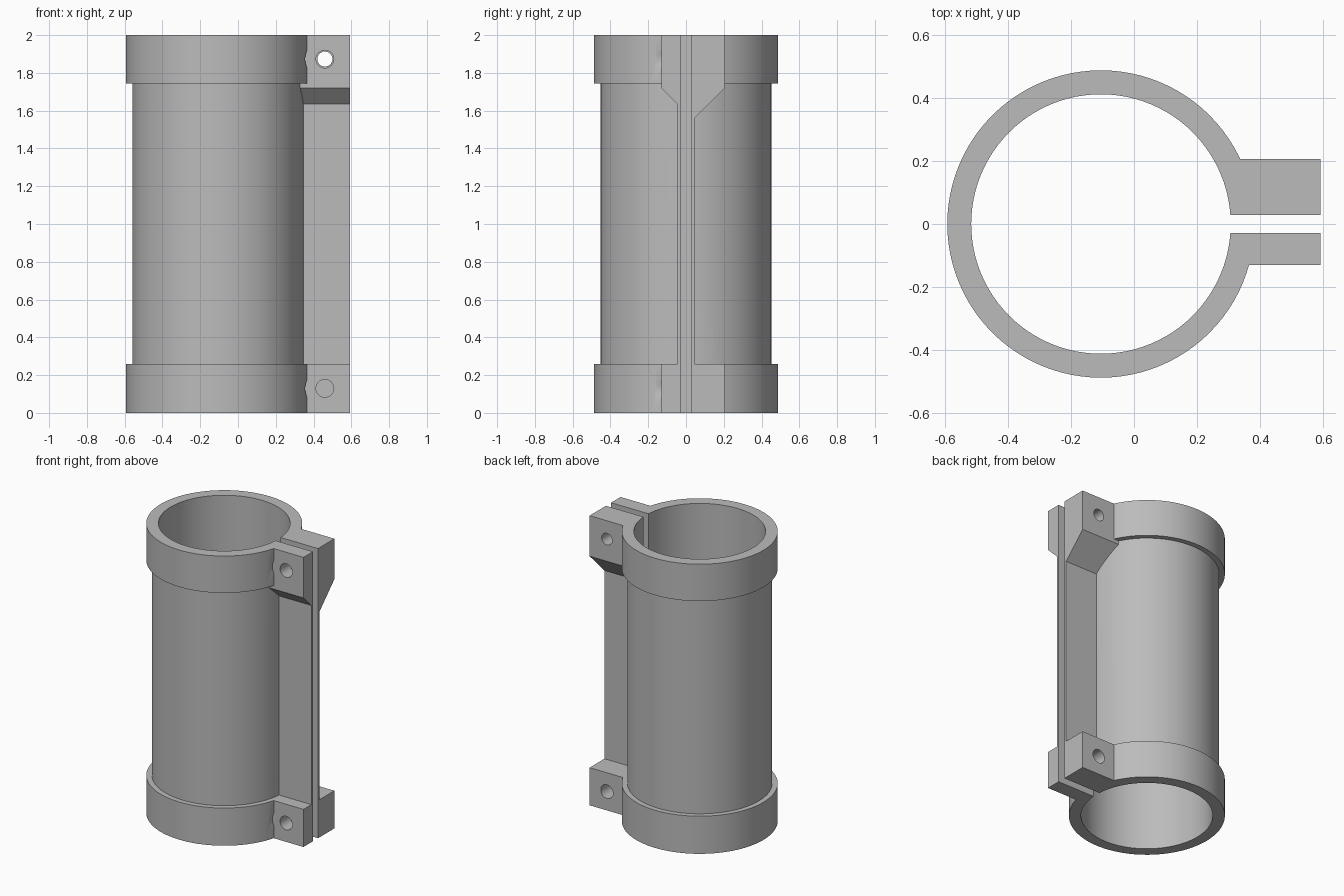
import bpy, bmesh
from math import radians
from mathutils import Matrix, Vector

if "Cube" in bpy.data.objects:
    bpy.data.objects.remove(bpy.data.objects["Cube"])

AXIS_X = -0.105          # centre line of the tube
FLANGE_X = 0.592         # outer edge of the clamp flange
BOLT_X = 0.46
HEIGHT = 2.0

grey = bpy.data.materials.new("plain grey")
grey.use_nodes = True
grey.diffuse_color = (0.5, 0.5, 0.5, 1)
grey.node_tree.nodes["Principled BSDF"].inputs["Base Color"].default_value = (0.5, 0.5, 0.5, 1)


def to_object(name, bm):
    bmesh.ops.recalc_face_normals(bm, faces=bm.faces[:])
    mesh = bpy.data.meshes.new(name)
    bm.to_mesh(mesh)
    bm.free()
    mesh.materials.append(grey)
    obj = bpy.data.objects.new(name, mesh)
    bpy.context.scene.collection.objects.link(obj)
    return obj


def cylinder(name, radius, start, end, sides=96):
    """Closed cylinder between two points."""
    start, end = Vector(start), Vector(end)
    axis = end - start
    turn = axis.to_track_quat("Z", "Y").to_matrix().to_4x4()
    bm = bmesh.new()
    bmesh.ops.create_cone(bm, cap_ends=True, segments=sides, radius1=radius,
                          radius2=radius, depth=axis.length,
                          matrix=Matrix.Translation((start + end) / 2) @ turn)
    return to_object(name, bm)


def upright(name, radius, z0, z1):
    return cylinder(name, radius, (AXIS_X, 0, z0), (AXIS_X, 0, z1))


def extrude_x(name, profile, x0, x1):
    """Side profile (y, z) pulled along x."""
    bm = bmesh.new()
    face = bm.faces.new([bm.verts.new((x0, y, z)) for y, z in profile])
    moved = bmesh.ops.extrude_face_region(bm, geom=[face])["geom"]
    bmesh.ops.translate(bm, vec=(x1 - x0, 0, 0),
                        verts=[v for v in moved if isinstance(v, bmesh.types.BMVert)])
    return to_object(name, bm)


def combine(target, other, operation):
    mod = target.modifiers.new(operation.lower(), "BOOLEAN")
    mod.operation = operation
    mod.solver = "EXACT"
    mod.object = other
    bpy.context.view_layer.objects.active = target
    bpy.ops.object.modifier_apply(modifier=mod.name)
    bpy.data.objects.remove(other)


# Tube with a collar at each end
clamp = upright("split_clamp_tube", 0.453, 0.1, 1.9)
for name, z0, z1 in (("lower_collar", 0, 0.26), ("upper_collar", 1.745, HEIGHT)):
    combine(clamp, upright(name, 0.488, z0, z1), "UNION")

# Flange: thin ribs that widen into bolt ears, the upper ears with sloped undersides
FRONT, BACK, RIB = -0.131, 0.206, 0.045
profile = [(FRONT, 0), (BACK, 0), (BACK, 0.26), (RIB, 0.26), (RIB, 1.56), (BACK, 1.72),
           (BACK, HEIGHT), (FRONT, HEIGHT), (FRONT, 1.72), (-RIB, 1.635),
           (-RIB, 0.26), (FRONT, 0.26)]
combine(clamp, extrude_x("flange", profile, 0.15, FLANGE_X), "UNION")

# Bore and the slit between the two halves
combine(clamp, upright("bore", 0.412, -0.1, HEIGHT + 0.1), "DIFFERENCE")
GAP = 0.028
slit = [(-GAP, -0.1), (GAP, -0.1), (GAP, HEIGHT + 0.1), (-GAP, HEIGHT + 0.1)]
combine(clamp, extrude_x("slit", slit, 0, 0.8), "DIFFERENCE")


def drill(radius, z, y0, y1):
    combine(clamp, cylinder("drill", radius, (BOLT_X, y0, z), (BOLT_X, y1, z), 32), "DIFFERENCE")


# Bolt holes: open at the top, closed by the back rib at the bottom
for z in (0.13, 1.873):
    drill(0.105, z, -0.3, FRONT)     # clearance for the bolt head
    drill(0.047, z, -0.3, 0)
drill(0.04, 1.873, 0, 0.3)
drill(0.047, 0.13, RIB, 0.3)

bpy.ops.object.select_all(action="DESELECT")
clamp.select_set(True)
bpy.context.view_layer.objects.active = clamp
bpy.ops.object.shade_smooth_by_angle(angle=radians(30))
